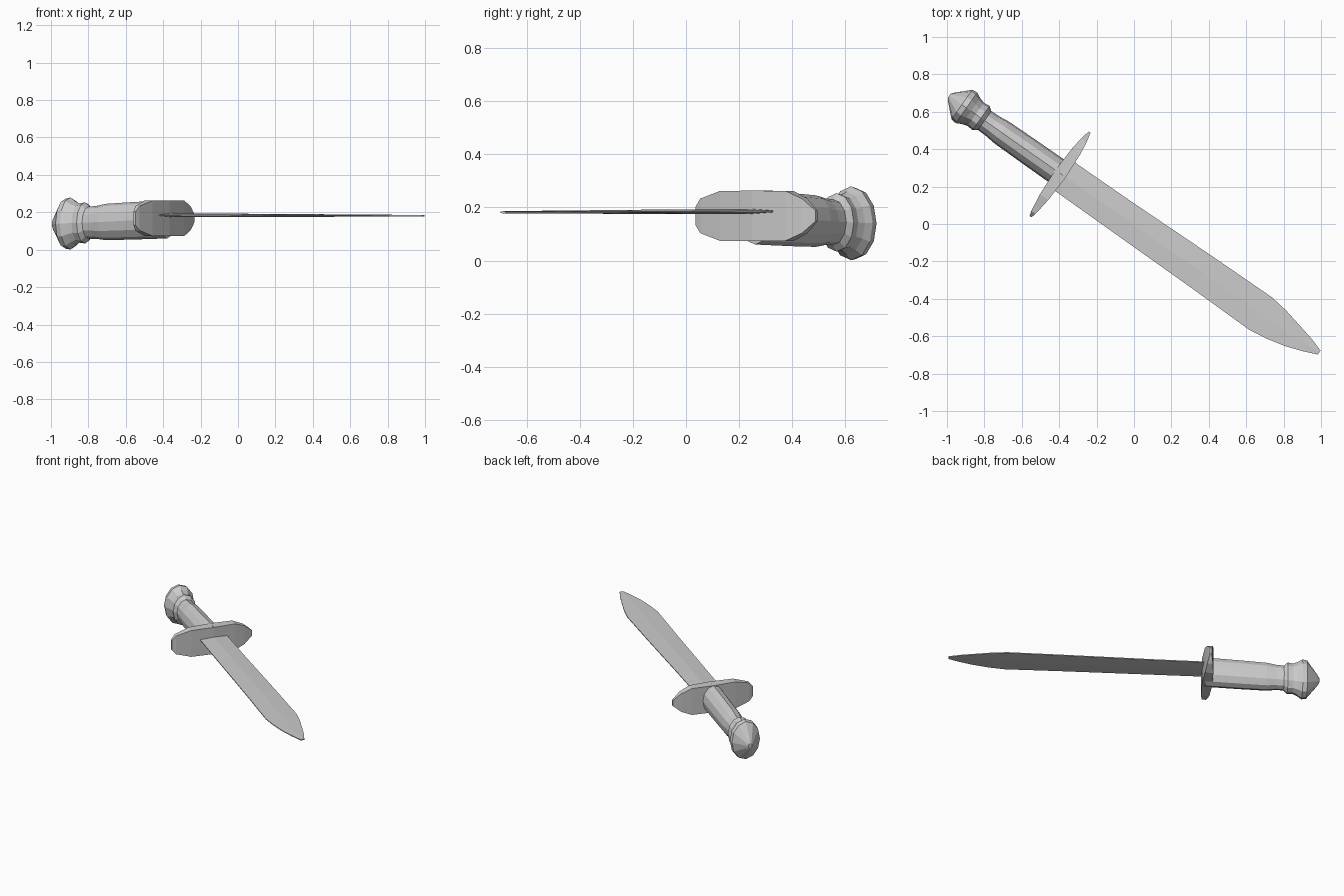
import bpy, bmesh
from math import cos, sin, pi, radians
from mathutils import Matrix

cube = bpy.data.objects.get("Cube")
if cube:
    bpy.data.objects.remove(cube)

steel = bpy.data.materials.new("grey_steel")
steel.use_nodes = True
steel.diffuse_color = (0.6, 0.6, 0.6, 1)
steel.node_tree.nodes["Principled BSDF"].inputs["Base Color"].default_value = (0.6, 0.6, 0.6, 1)

# The dagger is laid along local x, then turned on the ground plane
TURN = Matrix.Rotation(radians(-35), 4, 'Z')


def loft(name, rings):
    """Skin a list of equal-length point rings and cap both ends."""
    bm = bmesh.new()
    loops = [[bm.verts.new(p) for p in ring] for ring in rings]
    n = len(loops[0])
    for a, b in zip(loops, loops[1:]):
        for i in range(n):
            j = (i + 1) % n
            bm.faces.new((a[i], a[j], b[j], b[i]))
    bm.faces.new(loops[0][::-1])
    bm.faces.new(loops[-1])
    bmesh.ops.recalc_face_normals(bm, faces=bm.faces[:])
    bm.transform(TURN)
    mesh = bpy.data.meshes.new(name)
    bm.to_mesh(mesh)
    bm.free()
    mesh.materials.append(steel)
    obj = bpy.data.objects.new(name, mesh)
    bpy.context.collection.objects.link(obj)
    return obj


def oval(s, r, sides=12):
    """Upright oval ring; the grip axis sinks slightly toward the pommel."""
    z = 0.162 + 0.035 * (s + 0.47)
    return [(s, -0.005 + 0.72 * r * cos(2 * pi * i / sides), z + r * sin(2 * pi * i / sides))
            for i in range(sides)]


# Grip and pommel
loft("grip", [oval(s, r) for s, r in
              ((-0.46, 0.102), (-0.7, 0.1), (-0.86, 0.097), (-0.92, 0.088), (-1.0, 0.085))])
loft("pommel", [oval(s, r) for s, r in
                ((-0.97, 0.085), (-0.995, 0.11), (-1.03, 0.105), (-1.06, 0.118),
                 (-1.09, 0.139), (-1.12, 0.134), (-1.19, 0.04), (-1.203, 0.018))])

# Crossguard: rounded plate, thick in the middle and thin at the ends
guard = []
for t, h, w in ((-0.277, 0.035, 0.006), (-0.25, 0.065, 0.014), (-0.15, 0.094, 0.027),
                (0, 0.095, 0.034), (0.15, 0.094, 0.027), (0.22, 0.065, 0.018), (0.274, 0.02, 0.006)):
    guard.append([(-0.476 + a * w, t - 0.008, 0.168 + b * h)
                  for a, b in ((-1, -1), (1, -1), (1, 1), (-1, 1))])
loft("crossguard", guard)

# Blade: shallow ridge on both faces, thin edges
blade = []
for s, lo, hi in ((-0.5, -0.097, 0.088), (-0.1, -0.1, 0.09), (0.45, -0.104, 0.099),
                  (0.83, -0.11, 0.102), (0.93, -0.096, 0.088), (1.04, -0.07, 0.063),
                  (1.13, -0.039, 0.042), (1.205, -0.008, 0.018)):
    mid, z = (lo + hi) / 2, 0.184 - 0.002 * s
    ridge, edge = 0.009 - 0.004 * max(s, 0), 0.003
    blade.append([(s, lo, z - edge), (s, mid, z - ridge), (s, hi, z - edge),
                  (s, hi, z + edge), (s, mid, z + ridge), (s, lo, z + edge)])
loft("blade", blade)
